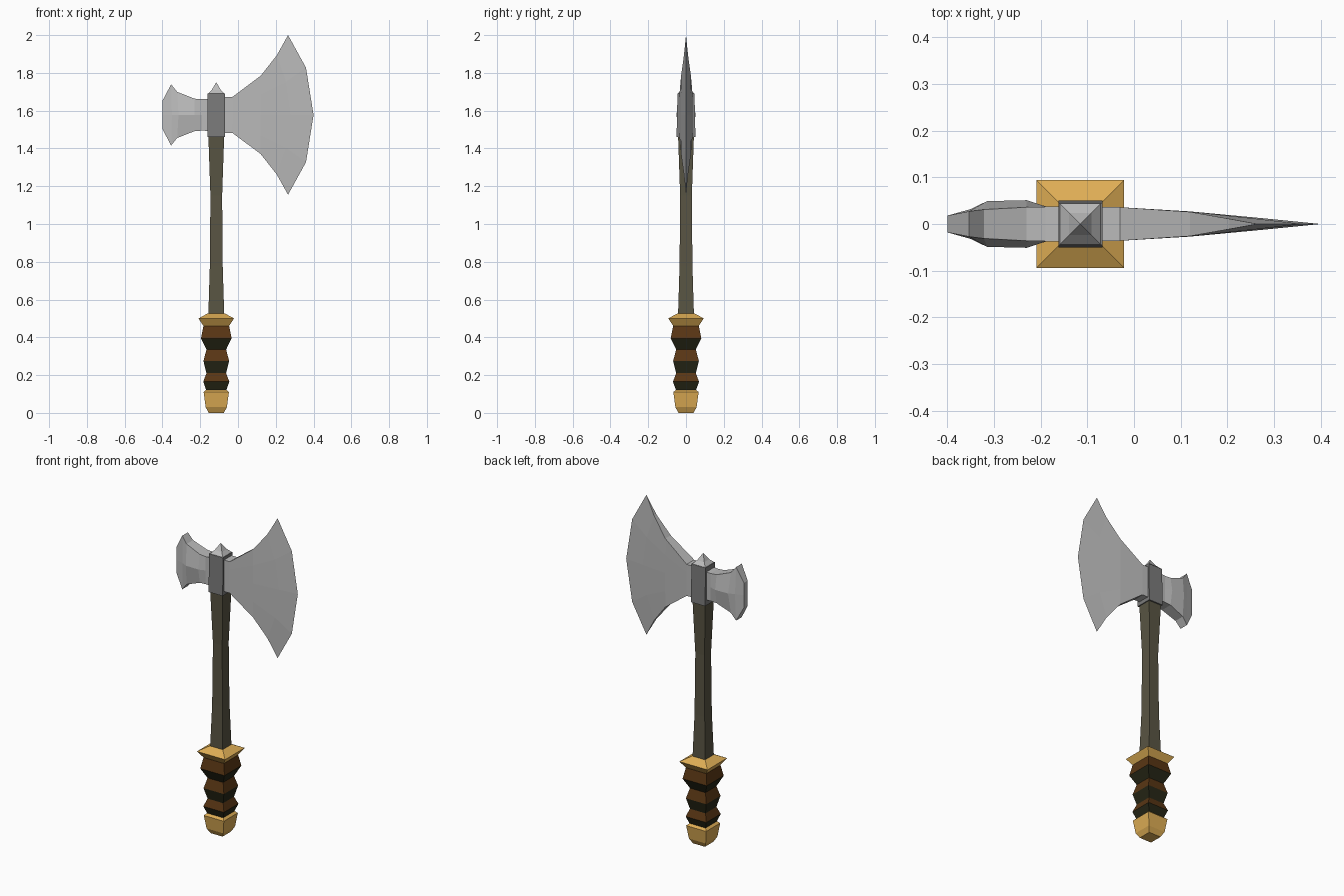
import bpy, bmesh

if "Cube" in bpy.data.objects:
    bpy.data.objects.remove(bpy.data.objects["Cube"])

AX = -0.115      # handle axis in x
ZC = 1.5775      # mid height of the axe head


def mat(name, r, g, b):
    m = bpy.data.materials.new(name)
    m.diffuse_color = (r, g, b, 1)
    m.use_nodes = True
    m.node_tree.nodes["Principled BSDF"].inputs["Base Color"].default_value = m.diffuse_color
    return m


steel = mat("light steel", 0.50, 0.50, 0.50)
iron = mat("dark iron", 0.20, 0.20, 0.20)
gold = mat("gold", 0.73, 0.42, 0.09)
wood = mat("dark wood", 0.10, 0.09, 0.056)
brown = mat("brown leather", 0.10, 0.037, 0.007)
black = mat("black leather", 0.02, 0.02, 0.008)


def finish(name, bm, mats):
    bmesh.ops.remove_doubles(bm, verts=bm.verts, dist=1e-5)
    bmesh.ops.recalc_face_normals(bm, faces=bm.faces)
    me = bpy.data.meshes.new(name)
    bm.to_mesh(me)
    bm.free()
    for m in mats:
        me.materials.append(m)
    ob = bpy.data.objects.new(name, me)
    bpy.context.collection.objects.link(ob)
    return ob


def square_loft(name, rings, mats, rule=lambda i: 0):
    """Stack of square rings (z, half x, half y) on the handle axis."""
    bm = bmesh.new()
    loops = [[bm.verts.new((AX + sx * hx, sy * hy, z))
              for sx, sy in ((-1, -1), (1, -1), (1, 1), (-1, 1))]
             for z, hx, hy in rings]
    for i, (a, b) in enumerate(zip(loops, loops[1:])):
        for k in range(4):
            n = (k + 1) % 4
            bm.faces.new((a[k], a[n], b[n], b[k])).material_index = rule(i)
    bm.faces.new(loops[0])
    bm.faces.new(loops[-1]).material_index = rule(len(rings) - 2)
    return finish(name, bm, mats)


def head_part(name, columns, m):
    """Columns of (x, height above mid, half thickness) from mid row to top row,
    mirrored downwards and front to back."""
    cols = [[(x, -h, t) for x, h, t in reversed(c[1:])] + list(c) for c in columns]
    bm = bmesh.new()
    sides = [[[bm.verts.new((x, s * t, ZC + h)) for x, h, t in c] for c in cols]
             for s in (-1, 1)]
    nc, nr = len(cols), len(cols[0])
    for g in sides:
        for i in range(nc - 1):
            for j in range(nr - 1):
                bm.faces.new((g[i][j], g[i + 1][j], g[i + 1][j + 1], g[i][j + 1]))
    # rim joining front and back
    rim = ([(i, 0) for i in range(nc)] + [(nc - 1, j) for j in range(1, nr)]
           + [(i, nr - 1) for i in range(nc - 2, -1, -1)]
           + [(0, j) for j in range(nr - 2, 0, -1)])
    f, b = sides
    for (i, j), (k, l) in zip(rim, rim[1:] + rim[:1]):
        bm.faces.new((f[i][j], f[k][l], b[k][l], b[i][j]))
    return finish(name, bm, [m])


def sq(*pairs):
    return [(z, h, h) for z, h in pairs]


# handle, bottom to top
square_loft("pommel", sq((0, .040), (.03, .056), (.11, .067), (.124, .052)), [gold])
square_loft("grip", sq((.12, .053), (.165, .069), (.21, .052), (.275, .068),
                       (.335, .052), (.395, .081), (.46, .068)),
            [black, brown], lambda i: i % 2)
square_loft("guard", sq((.458, .066), (.50, .094), (.527, .045)), [gold])
square_loft("shaft", sq((.52, .042), (.78, .034), (1.15, .031), (1.47, .042)), [wood])

# socket and its pointed cap
square_loft("socket", [(1.46, .047, .050), (1.69, .047, .045)], [iron])
square_loft("cap_spike", sq((1.688, .0455), (1.71, .024), (1.75, .0002)), [steel])

# large cutting blade
head_part("blade", [
    [(AX, 0, .037), (AX, .05, .037), (AX, .095, .037)],
    [(-.03, 0, .036), (-.03, .05, .036), (-.03, .095, .036)],
    [(.12, 0, .027), (.12, .11, .027), (.12, .207, .026)],
    [(.28, 0, .012), (.255, .175, .012), (.205, .315, .011)],
    [(.40, 0, 0), (.36, .25, 0), (.265, .4225, 0)],
], steel)

# hammer-like back blade
head_part("poll", [
    [(AX, 0, .037), (AX, .087, .037)],
    [(-.19, 0, .038), (-.19, .083, .037)],
    [(-.23, 0, .051), (-.23, .086, .036)],
    [(-.315, 0, .049), (-.322, .122, .031)],
    [(-.35, 0, .032), (-.354, .162, .027)],
    [(-.40, 0, .018), (-.40, .075, .018)],
], steel)
